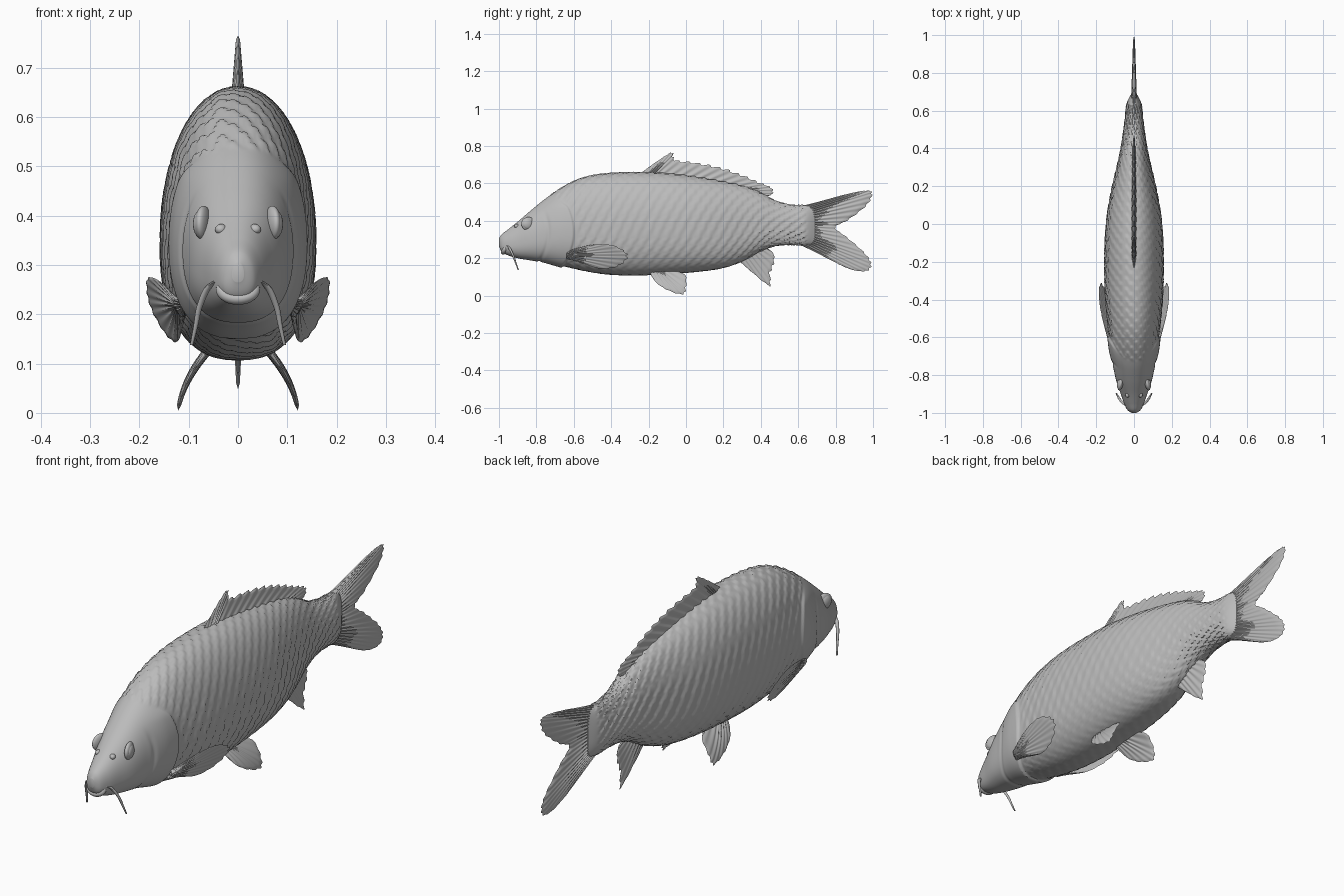
import bpy, bmesh, math
from mathutils import Vector

cube = bpy.data.objects.get("Cube")
if cube:
    bpy.data.objects.remove(cube)

grey = bpy.data.materials.new("plain grey")
grey.use_nodes = True
grey.diffuse_color = (0.5, 0.5, 0.5, 1)
grey.node_tree.nodes["Principled BSDF"].inputs["Base Color"].default_value = (0.5, 0.5, 0.5, 1)


def finish(obj, angle=45):
    obj.data.materials.append(grey)
    bpy.ops.object.select_all(action='DESELECT')
    obj.select_set(True)
    bpy.context.view_layer.objects.active = obj
    bpy.ops.object.shade_smooth_by_angle(angle=math.radians(angle))
    return obj


def spline(keys, s):
    """Smooth curve through tuples, s from 0 to 1."""
    f = min(max(s, 0), 1) * (len(keys) - 1)
    i = min(int(f), len(keys) - 2)
    t = f - i
    k = [keys[min(max(i + j, 0), len(keys) - 1)] for j in (-1, 0, 1, 2)]
    return [b + 0.5 * t * (c - a + t * (2*a - 5*b + 4*c - d + t * (3*(b - c) + d - a)))
            for a, b, c, d in zip(*k)]


def loft(name, rings, cap=True):
    """Skin closed rings of points."""
    bm = bmesh.new()
    rows = [[bm.verts.new(p) for p in ring] for ring in rings]
    n = len(rows[0])
    for a, b in zip(rows, rows[1:]):
        for i in range(n):
            j = (i + 1) % n
            bm.faces.new((a[i], a[j], b[j], b[i]))
    if cap:
        bm.faces.new(rows[0])
        bm.faces.new(rows[-1])
    bmesh.ops.remove_doubles(bm, verts=bm.verts, dist=0.00002)
    bmesh.ops.recalc_face_normals(bm, faces=bm.faces)
    mesh = bpy.data.meshes.new(name)
    bm.to_mesh(mesh)
    bm.free()
    obj = bpy.data.objects.new(name, mesh)
    bpy.context.collection.objects.link(obj)
    return finish(obj)


def step(a, b, x):
    t = min(max((x - a) / (b - a), 0), 1)
    return t * t * (3 - 2 * t)


# Body sections: y, top, bottom, half width
body_keys = [
    (-1.0, .305, .265, .012), (-.985, .328, .235, .034), (-.95, .355, .215, .052),
    (-.9, .395, .2, .07), (-.83, .455, .188, .094), (-.74, .527, .173, .113),
    (-.64, .592, .153, .128), (-.54, .634, .13, .138), (-.42, .654, .112, .15),
    (-.27, .66, .106, .156), (-.1, .655, .114, .154), (.06, .635, .126, .141),
    (.2, .61, .147, .115), (.31, .585, .187, .089), (.4, .55, .238, .07),
    (.48, .507, .266, .057), (.56, .486, .272, .047), (.64, .483, .268, .038),
    (.69, .475, .277, .014)]


def relief(y, z, a):
    """Gill cover ridge, overlapping scales and tail edge."""
    gill = -.605 - 1.9 * (z - .34) ** 2 - 12 * max(0, z - .46) ** 2
    lift = .009 * step(-.78, -.66, y) * (1 - step(gill, gill + .012, y))
    lift *= 1 - step(.46, .53, z)
    groove = -.004 * math.exp(-((y - gill + .13) / .01) ** 2) * (1 - step(.4, .46, z))
    row = a / math.tau * 36
    band = math.floor(row)
    across = row - band - .5
    along = (y / .056 + .5 * (band % 2) + 1.1 * across ** 2) % 1
    cover = step(gill + .01, gill + .05, y) * (1 - step(.62, .66, y))
    belly = .35 + .65 * step(.13, .24, z)
    scale = .0065 * (along ** 1.5 if along < .88 else (1 - along) * 6.9) * cover * belly
    return lift + groove + scale - .002 * cover


rings = []
for k in range(301):
    y, top, bottom, w = spline(body_keys, k / 300)
    mid = bottom + .43 * (top - bottom)
    ring = []
    for i in range(144):
        a = math.tau * i / 144
        c, s = math.cos(a), math.sin(a)
        e = .95 if s > 0 else .82
        x = w * math.copysign(abs(c) ** e, c)
        h = (top - mid if s > 0 else mid - bottom) * math.copysign(abs(s) ** e, s)
        f = 1 + relief(y, mid + h, a) / math.hypot(x, h)
        ring.append((x * f, y, mid + h * f))
    rings.append(ring)
loft("body", rings)


def fin(name, rays, thick, centre=lambda y, z: 0, side=1, count=20, notch=0.04, n=80):
    """Fan of rays (root y, root z, tip y, tip z) with ribs and a scalloped rim."""
    rings = []
    for k in range(17):
        t = k / 16
        plus, minus = [], []
        for i in range(n + 1):
            s = i / n
            y0, z0, y1, z1 = spline(rays, s)
            wave = math.cos(math.tau * count * s)
            r = t * (1 - notch * (.5 - .5 * wave) * math.sin(math.pi * s))
            y, z = y0 + (y1 - y0) * r, z0 + (z1 - z0) * r
            h = thick * (1 - .75 * t) * max(0, math.sin(math.pi * s)) ** .35
            h *= (1 + .22 * wave) * (1 if k < 16 else 0)
            x = centre(y, z)
            plus.append((side * (x + h), y, z))
            minus.append((side * (x - h), y, z))
        rings.append(plus + minus[-2:0:-1])
    return loft(name, rings, cap=False)


fin("dorsal_fin", [
    (-.24, .64, -.235, .66), (-.22, .63, -.15, .722), (-.2, .63, -.072, .768),
    (-.17, .63, -.055, .728), (-.08, .62, .06, .712), (.03, .61, .18, .688),
    (.13, .59, .29, .652), (.22, .57, .39, .608), (.28, .56, .462, .575),
    (.32, .55, .455, .537), (.35, .53, .37, .53)], .014, count=22, notch=.1, n=176)

fin("tail_fin", [
    (.58, .475, .64, .482), (.58, .46, .84, .538), (.58, .44, .96, .562),
    (.58, .42, .998, .548), (.58, .405, .97, .485), (.58, .39, .87, .405),
    (.58, .375, .8, .365), (.58, .36, .865, .31), (.58, .345, .96, .225),
    (.58, .33, .993, .165), (.58, .315, .96, .13), (.58, .295, .85, .152),
    (.58, .28, .64, .265)], .016, count=26, notch=.03, n=156)

fin("anal_fin", [
    (.26, .21, .29, .18), (.29, .22, .37, .11), (.31, .24, .452, .048),
    (.34, .25, .452, .115), (.36, .26, .472, .17), (.39, .27, .47, .222),
    (.41, .27, .44, .25)], .011, count=9, notch=.08)

pelvic = [(-.21, .17, -.2, .135), (-.2, .17, -.16, .07), (-.19, .17, -.09, .025),
          (-.18, .17, -.015, .005), (-.17, .17, .002, .045), (-.15, .17, -.003, .11),
          (-.13, .17, -.06, .13)]
pectoral = [(-.64, .23, -.6, .25), (-.64, .228, -.5, .272), (-.64, .224, -.4, .272),
            (-.64, .22, -.325, .238), (-.64, .215, -.31, .2), (-.64, .21, -.36, .157),
            (-.64, .205, -.45, .143), (-.64, .2, -.54, .17), (-.64, .195, -.6, .195)]


def add_sphere(name, place, size, tilt=0):
    bpy.ops.mesh.primitive_uv_sphere_add(segments=24, ring_count=14, radius=1,
                                         location=place, rotation=(0, 0, tilt))
    obj = bpy.context.object
    obj.name = name
    obj.scale = size
    finish(obj, 60)


def barbel(name, path, r):
    rings = []
    for k in range(25):
        p = Vector(spline(path, k / 24))
        w = r * (1 - .65 * k / 24)
        rings.append([p + Vector((w * math.cos(a), w * math.sin(a), 0))
                      for a in (math.tau * i / 10 for i in range(10))])
    loft(name, rings)


# Paired parts
for side, label in ((1, "left"), (-1, "right")):
    fin(label + "_pelvic_fin", pelvic, .012,
        lambda y, z: .122 - 2.9 * max(0, z) ** 2 - .12 * z, side, 10)
    fin(label + "_pectoral_fin", pectoral, .009,
        lambda y, z: .12 + .18 * (y + .6) + .4 * (z - .2), side, 14)
    add_sphere(label + "_eye", (side * .076, -.845, .383), (.014, .028, .028), side * .25)
    add_sphere(label + "_eye_rim", (side * .07, -.843, .384), (.015, .039, .036), side * .25)
    add_sphere(label + "_nostril", (side * .034, -.905, .372), (.012, .014, .011), side * .5)
    barbel(label + "_barbel", [(side * .035, -.96, .27), (side * .06, -.945, .255),
                               (side * .078, -.925, .215), (side * .086, -.91, .175),
                               (side * .094, -.897, .138)], .009)

# Lips
bpy.ops.mesh.primitive_torus_add(major_segments=40, minor_segments=14, major_radius=.027,
                                 minor_radius=.012, location=(0, -.968, .25),
                                 rotation=(math.radians(62), 0, 0))
lips = bpy.context.object
lips.name = "lips"
lips.scale = (1.15, .85, 1)
finish(lips, 60)
